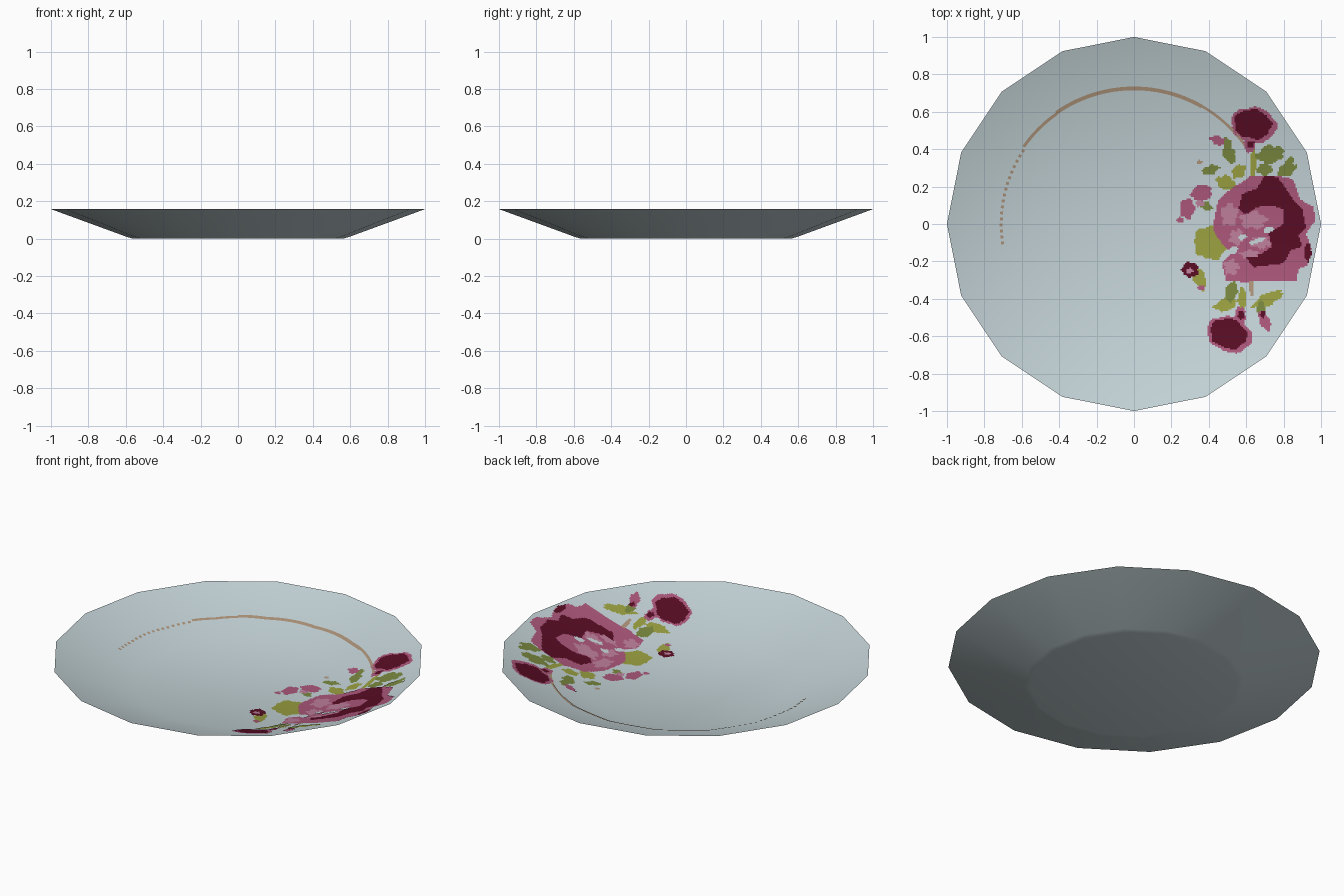
import bpy
import bmesh
import math
from mathutils import Vector

cube = bpy.data.objects.get("Cube")
if cube:
    bpy.data.objects.remove(cube, do_unlink=True)

SIDES = 16
RIM, RIM_Z = 1.0, 0.158
FLOOR, FLOOR_Z = 0.57, 0.01


# Materials, given as display colours and converted to linear values
def linear(value):
    value /= 255
    return value / 12.92 if value < 0.04045 else ((value + 0.055) / 1.055) ** 2.4


def make_material(name, *rgb):
    colour = [linear(channel) for channel in rgb] + [1]
    material = bpy.data.materials.new(name)
    material.use_nodes = True
    material.diffuse_color = colour
    shader = material.node_tree.nodes["Principled BSDF"]
    shader.inputs["Base Color"].default_value = colour
    shader.inputs["Roughness"].default_value = 0.6
    return material


glaze = make_material("pale blue glaze", 196, 211, 215)
paints = [
    make_material("dark crimson", 88, 12, 36),
    make_material("rose pink", 170, 86, 121),
    make_material("light pink", 188, 126, 154),
    make_material("olive green", 153, 159, 64),
    make_material("dark green", 120, 135, 62),
    make_material("tan gold", 174, 148, 122),
]
CRIMSON, PINK, LIGHT, OLIVE, GREEN, TAN = range(len(paints))
BARE = None


def add_object(name, bm, materials):
    mesh = bpy.data.meshes.new(name)
    bm.to_mesh(mesh)
    bm.free()
    for material in materials:
        mesh.materials.append(material)
    mesh.polygons.foreach_set("use_smooth", [True] * len(mesh.polygons))
    obj = bpy.data.objects.new(name, mesh)
    bpy.context.collection.objects.link(obj)
    return obj


# Plate: a thin shell turned from the foot, out to the rim and back to the middle
def build_plate():
    bm = bmesh.new()
    profile = [(0.56, 0), (0.59, 0.008), (RIM, RIM_Z), (FLOOR, FLOOR_Z)]
    rings = []
    for radius, z in profile:
        angles = [math.tau * i / SIDES for i in range(SIDES)]
        rings.append([bm.verts.new((radius * math.cos(a), radius * math.sin(a), z)) for a in angles])
    for lower, upper in zip(rings, rings[1:]):
        for i in range(SIDES):
            j = (i + 1) % SIDES
            bm.faces.new((lower[i], lower[j], upper[j], upper[i]))
    for ring, z in ((rings[0], 0), (rings[-1], FLOOR_Z)):
        middle = bm.verts.new((0, 0, z))
        for i in range(SIDES):
            bm.faces.new((ring[i], ring[(i + 1) % SIDES], middle))
    bmesh.ops.recalc_face_normals(bm, faces=bm.faces)
    plate = add_object("plate", bm, [glaze])
    bpy.ops.object.select_all(action="DESELECT")
    plate.select_set(True)
    bpy.context.view_layer.objects.active = plate
    bpy.ops.object.shade_smooth_by_angle(angle=math.radians(40))


build_plate()


# Paint lies just above the faceted inside of the plate and shares its soft shading
FACETS = [math.tau * (i + 0.5) / SIDES for i in range(SIDES)]
FACETS = [(math.cos(a), math.sin(a)) for a in FACETS]


def on_plate(x, y):
    reach = max(x * c + y * s for c, s in FACETS) / math.cos(math.pi / SIDES)
    slope = (RIM_Z - FLOOR_Z) / (RIM - FLOOR)
    return Vector((x, y, FLOOR_Z + max(0, reach - FLOOR) * slope + 0.003))


def add_paint(name, bm, materials):
    obj = add_object(name, bm, materials)
    normals = [Vector((-0.34 * v.co.x, -0.34 * v.co.y, 1)).normalized() for v in obj.data.vertices]
    obj.data.normals_split_custom_set_from_vertices(normals)


# Shape helpers: each shape has a colour, a bounding reach and an inside test
shapes = []


def blob(colour, x, y, width, height, tilt=0, wobble=0.09, power=2):
    turn = math.radians(tilt)
    c, s = math.cos(turn), math.sin(turn)

    def inside(px, py):
        dx, dy = px - x, py - y
        u, v = (dx * c + dy * s) / width, (dy * c - dx * s) / height
        angle = math.atan2(v, u)
        edge = 1 + wobble * (math.sin(5 * angle + x * 50) + 0.6 * math.sin(9 * angle + y * 70))
        return abs(u) ** power + abs(v) ** power < edge ** power

    reach = max(width, height) * 1.2
    shapes.append((colour, x - reach, x + reach, y - reach, y + reach, inside))


def leaf(colour, x, y, width, height, tilt=0):
    blob(colour, x, y, width * 1.15, height * 1.15, tilt, power=1.4)


def patch(colour, points):
    corners = [(x / 100, y / 100) for x, y in points]
    edges = list(zip(corners, corners[1:] + corners[:1]))

    def inside(px, py):
        crossings = 0
        for (ax, ay), (bx, by) in edges:
            if (ay > py) != (by > py) and px < ax + (py - ay) * (bx - ax) / (by - ay):
                crossings += 1
        return crossings % 2 == 1

    xs, ys = zip(*corners)
    shapes.append((colour, min(xs), max(xs), min(ys), max(ys), inside))


# Stems and leaves
blob(TAN, 0.63, -0.33, 0.012, 0.06)
blob(TAN, 0.35, 0.33, 0.015, 0.01)
blob(OLIVE, 0.64, 0.32, 0.015, 0.08)
blob(OLIVE, 0.41, -0.1, 0.09, 0.09, wobble=0.07)
leaf(OLIVE, 0.35, -0.29, 0.03, 0.06, tilt=20)
leaf(OLIVE, 0.49, -0.43, 0.06, 0.03, tilt=15)
leaf(OLIVE, 0.58, -0.40, 0.02, 0.06)
leaf(OLIVE, 0.72, -0.40, 0.08, 0.03, tilt=25)
leaf(OLIVE, 0.49, 0.22, 0.05, 0.035, tilt=-20)
leaf(OLIVE, 0.56, 0.28, 0.04, 0.03, tilt=40)
leaf(GREEN, 0.73, 0.37, 0.07, 0.045, tilt=10)
leaf(GREEN, 0.82, 0.29, 0.05, 0.03, tilt=25)
leaf(GREEN, 0.83, 0.32, 0.02, 0.04, tilt=-20)
leaf(GREEN, 0.51, 0.37, 0.03, 0.05, tilt=30)
leaf(GREEN, 0.41, 0.29, 0.045, 0.022, tilt=15)
leaf(GREEN, 0.70, 0.29, 0.04, 0.03)
leaf(GREEN, 0.52, -0.36, 0.03, 0.055, tilt=-15)
leaf(GREEN, 0.68, -0.45, 0.02, 0.04)
leaf(GREEN, 0.38, 0.1, 0.04, 0.02, tilt=-30)

# Small buds
blob(PINK, 0.36, 0.165, 0.055, 0.043, tilt=15)
blob(PINK, 0.285, 0.08, 0.038, 0.055)
blob(LIGHT, 0.35, 0.11, 0.025, 0.018)
blob(PINK, 0.245, 0.02, 0.02, 0.015)
leaf(PINK, 0.45, 0.445, 0.045, 0.022, tilt=-20)
leaf(GREEN, 0.50, 0.43, 0.018, 0.03, tilt=20)
blob(PINK, 0.36, -0.34, 0.02, 0.014)
leaf(PINK, 0.70, -0.52, 0.025, 0.055, tilt=25)
blob(CRIMSON, 0.69, -0.48, 0.014, 0.02)
blob(CRIMSON, 0.30, -0.245, 0.046, 0.04, tilt=-20)
blob(LIGHT, 0.295, -0.25, 0.02, 0.014)

# Two side roses with their necks
for x, y, neck_x, neck_y, tilt in ((0.64, 0.53, 0.62, 0.43, -10), (0.51, -0.59, 0.57, -0.49, -20)):
    blob(PINK, neck_x, neck_y, 0.03, 0.05)
    blob(CRIMSON, neck_x + 0.005, (neck_y + y * 0.1) / 1.13, 0.018, 0.022)
    blob(PINK, x, y, 0.125, 0.095, tilt, wobble=0.04)
    blob(CRIMSON, x - 0.005, y + 0.003, 0.1, 0.08, tilt, wobble=0.05)

# Large rose: outer petals, dark heart, pale highlights and bare glaze
patch(PINK, [(63, 26), (75, 26), (85, 24), (89, 13), (96, 9), (97, 2), (92, -5), (95, -13),
             (93, -22), (88, -24), (87, -30), (73, -30), (59, -31), (49, -30), (47, -21),
             (52, -16), (45, -8), (42, -2), (45, 13), (52, 19), (59, 23)])
patch(CRIMSON, [(56, 8), (58, 16), (66, 19), (70, 26), (77, 25), (82, 18), (86, 12), (90, 8),
                (92, -2), (88, -6), (90, -12), (84, -14), (80, -21), (72, -22), (64, -23),
                (60, -18), (68, -16), (74, -12), (72, -5), (80, 0), (80, 8), (74, 10),
                (66, 9), (60, 5)])
blob(CRIMSON, 0.93, -0.15, 0.018, 0.05)
for x, y, width, height in ((0.64, 0.02, 0.07, 0.045), (0.51, 0.05, 0.045, 0.06),
                            (0.68, -0.1, 0.05, 0.03), (0.55, -0.07, 0.04, 0.04),
                            (0.52, -0.23, 0.04, 0.04), (0.62, -0.16, 0.05, 0.02)):
    blob(LIGHT, x, y, width, height, wobble=0.15)
for x, y, width, height in ((0.58, -0.07, 0.025, 0.014), (0.66, -0.09, 0.045, 0.012),
                            (0.53, -0.14, 0.03, 0.02), (0.72, -0.03, 0.03, 0.015)):
    blob(BARE, x, y, width, height, tilt=20)


# Flower painting: fine cells coloured by the topmost shape that covers them
def build_flowers(cell=0.008):
    bm = bmesh.new()
    corners = {}

    def corner(i, j):
        if (i, j) not in corners:
            corners[i, j] = bm.verts.new(on_plate(i * cell, j * cell))
        return corners[i, j]

    for i in range(int(0.2 / cell), int(RIM / cell)):
        for j in range(int(-0.72 / cell), int(0.68 / cell)):
            x, y = (i + 0.5) * cell, (j + 0.5) * cell
            for colour, left, right, low, high, inside in reversed(shapes):
                if left < x < right and low < y < high and inside(x, y):
                    if colour is not BARE:
                        face = bm.faces.new((corner(i, j), corner(i + 1, j),
                                             corner(i + 1, j + 1), corner(i, j + 1)))
                        face.material_index = colour
                    break
    add_paint("painted_flowers", bm, paints)


build_flowers()


# Worn gold band: a solid arc at the back that breaks into dashes on the left
def build_band():
    bm = bmesh.new()

    def arc(start, end, radius, half):
        steps = max(1, round((end - start) / 2))
        previous = None
        for k in range(steps + 1):
            a = math.radians(start + (end - start) * k / steps)
            pair = [bm.verts.new(on_plate(r * math.cos(a), r * math.sin(a)))
                    for r in (radius - half, radius + half)]
            if previous:
                bm.faces.new((previous[0], previous[1], pair[1], pair[0]))
            previous = pair

    arc(35, 60, 0.727, 0.007)
    arc(60, 125, 0.725, 0.01)
    arc(125, 145, 0.72, 0.008)
    for k in range(17):
        arc(146 + k * 2.6, 147.2 + k * 2.6, 0.71, 0.008)
    bmesh.ops.recalc_face_normals(bm, faces=bm.faces)
    if sum(f.normal.z for f in bm.faces) < 0:
        bmesh.ops.reverse_faces(bm, faces=bm.faces)
    add_paint("gold_band", bm, [paints[TAN]])


build_band()
